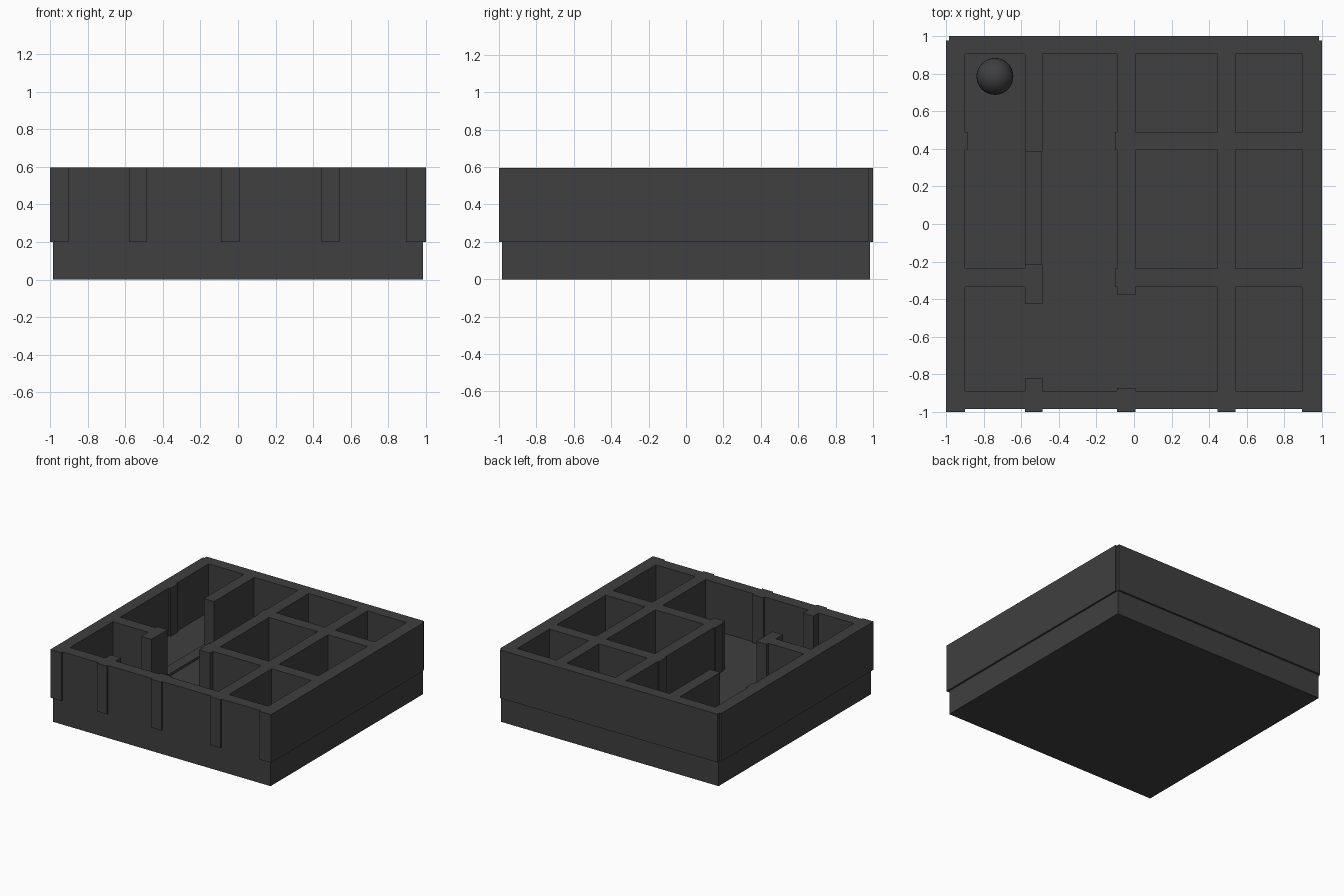
import bpy

if "Cube" in bpy.data.objects:
    bpy.data.objects.remove(bpy.data.objects["Cube"])

dark = bpy.data.materials.new("dark_grey")
dark.diffuse_color = (0.05, 0.05, 0.05, 1)
dark.use_nodes = True
dark.node_tree.nodes["Principled BSDF"].inputs["Base Color"].default_value = dark.diffuse_color

TOP = 0.595
FLOOR = 0.2


def block(name, x0, x1, y0, y1, z0=FLOOR, z1=TOP):
    bpy.ops.mesh.primitive_cube_add(
        size=1, location=((x0 + x1) / 2, (y0 + y1) / 2, (z0 + z1) / 2))
    ob = bpy.context.object
    ob.name = name
    ob.scale = (x1 - x0, y1 - y0, z1 - z0)
    bpy.ops.object.transform_apply(location=False, rotation=False, scale=True)
    ob.data.materials.append(dark)
    return ob


# Base slab whose top is the maze floor
block("base", -0.985, 0.985, -0.985, 0.985, 0, FLOOR)

# Outer walls
block("left_wall", -1, -0.9, -1, 0.975)
block("right_wall", 0.895, 1, -1, 0.975)
block("back_wall", -0.985, 0.985, 0.905, 1)
block("front_wall", -0.985, 0.985, -0.985, -0.888)

# Inner walls running front to back: (x0, x1, [(y0, y1), ...])
lengthwise = [
    (-0.58, -0.487, [(-1, -0.82), (-0.425, -0.215), (0.385, 0.975)]),
    (-0.09, 0.007, [(-1, -0.872), (-0.375, 0.975)]),
    (0.445, 0.54, [(-1, 0.975)]),
]
for i, (x0, x1, spans) in enumerate(lengthwise):
    for j, (y0, y1) in enumerate(spans):
        block(f"lengthwise_wall_{i}_{j}", x0, x1, y0, y1)

# Inner walls running left to right, with short doorway stubs
crosswise = [
    (0.393, 0.49, [(-0.985, -0.885), (-0.1, 0.985)]),
    (-0.335, -0.238, [(-0.985, -0.495), (-0.1, 0.985)]),
]
for i, (y0, y1, spans) in enumerate(crosswise):
    for j, (x0, x1) in enumerate(spans):
        block(f"crosswise_wall_{i}_{j}", x0, x1, y0, y1)

# Low threshold in the wide doorway
block("door_sill", -0.58, -0.49, -0.215, 0.385, FLOOR, FLOOR + 0.02)

# Ball resting in the back left corner
bpy.ops.mesh.primitive_uv_sphere_add(segments=32, ring_count=16, radius=0.098,
                                     location=(-0.74, 0.785, FLOOR + 0.098))
ball = bpy.context.object
ball.name = "ball"
ball.data.materials.append(dark)
bpy.ops.object.shade_smooth()
